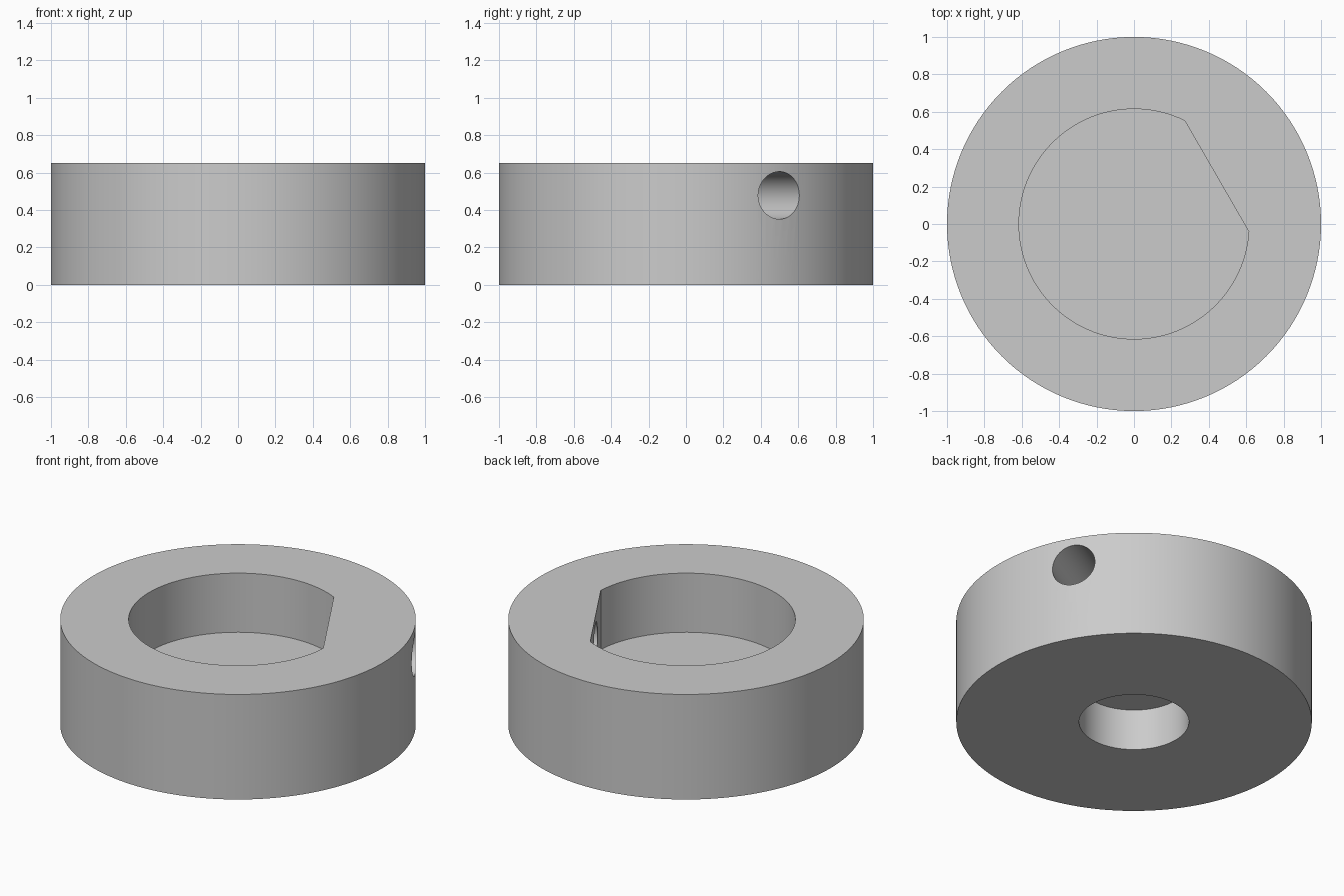
import bpy, bmesh, math
from mathutils import Vector, Matrix

old = bpy.data.objects.get("Cube")
if old:
    bpy.data.objects.remove(old, do_unlink=True)

RADIUS, HEIGHT = 1.0, 0.652
POCKET_RADIUS, POCKET_FLOOR, FLAT_DISTANCE = 0.615, 0.285, 0.511
BORE_RADIUS, BORE_DEPTH = 0.309, 0.256
SCREW_RADIUS, SCREW_Z = 0.127, 0.478
FLAT_ANGLE = math.radians(30)

grey = bpy.data.materials.new("plain grey")
grey.use_nodes = True
colour = (0.6, 0.6, 0.6, 1)
grey.diffuse_color = colour
grey.node_tree.nodes["Principled BSDF"].inputs["Base Color"].default_value = colour


def arc(radius, start, end, count):
    return [(radius * math.cos(start + (end - start) * i / count),
             radius * math.sin(start + (end - start) * i / count)) for i in range(count + 1)]


def prism(name, outline, bottom, top):
    """Extrude a closed outline between two heights."""
    bm = bmesh.new()
    face = bm.faces.new([bm.verts.new((x, y, bottom)) for x, y in outline])
    made = bmesh.ops.extrude_face_region(bm, geom=[face])["geom"]
    verts = [v for v in made if isinstance(v, bmesh.types.BMVert)]
    bmesh.ops.translate(bm, verts=verts, vec=(0, 0, top - bottom))
    bmesh.ops.recalc_face_normals(bm, faces=bm.faces)
    mesh = bpy.data.meshes.new(name)
    bm.to_mesh(mesh)
    bm.free()
    mesh.materials.append(grey)
    obj = bpy.data.objects.new(name, mesh)
    bpy.context.collection.objects.link(obj)
    return obj


def disc(radius, count):
    return arc(radius, 0, math.tau, count)[:-1]


# Solid collar body
collar = prism("collar", disc(RADIUS, 128), 0, HEIGHT)

# D-shaped blind pocket from above, its flat facing the screw hole
half = math.acos(FLAT_DISTANCE / POCKET_RADIUS)
d_outline = arc(POCKET_RADIUS, FLAT_ANGLE + half, FLAT_ANGLE - half + math.tau, 96)
pocket = prism("pocket_cutter", d_outline, POCKET_FLOOR, HEIGHT + 0.2)

# Round blind bore from below
bore = prism("bore_cutter", disc(BORE_RADIUS, 96), -0.2, BORE_DEPTH)

# Radial screw hole through the wall into the flat
screw = prism("screw_hole_cutter", disc(SCREW_RADIUS, 64), 0.3, 1.2)
direction = Vector((math.cos(FLAT_ANGLE), math.sin(FLAT_ANGLE), 0))
turn = direction.to_track_quat('Z', 'Y').to_matrix().to_4x4()
screw.data.transform(Matrix.Translation((0, 0, SCREW_Z)) @ turn)

for cutter in (pocket, bore, screw):
    mod = collar.modifiers.new(cutter.name, 'BOOLEAN')
    mod.operation = 'DIFFERENCE'
    mod.solver = 'EXACT'
    mod.object = cutter

# Apply the cuts and remove the cutters
bpy.ops.object.select_all(action='DESELECT')
collar.select_set(True)
bpy.context.view_layer.objects.active = collar
for mod in list(collar.modifiers):
    bpy.ops.object.modifier_apply(modifier=mod.name)
for cutter in (pocket, bore, screw):
    bpy.data.objects.remove(cutter, do_unlink=True)

bpy.ops.object.shade_smooth_by_angle(angle=math.radians(30))
